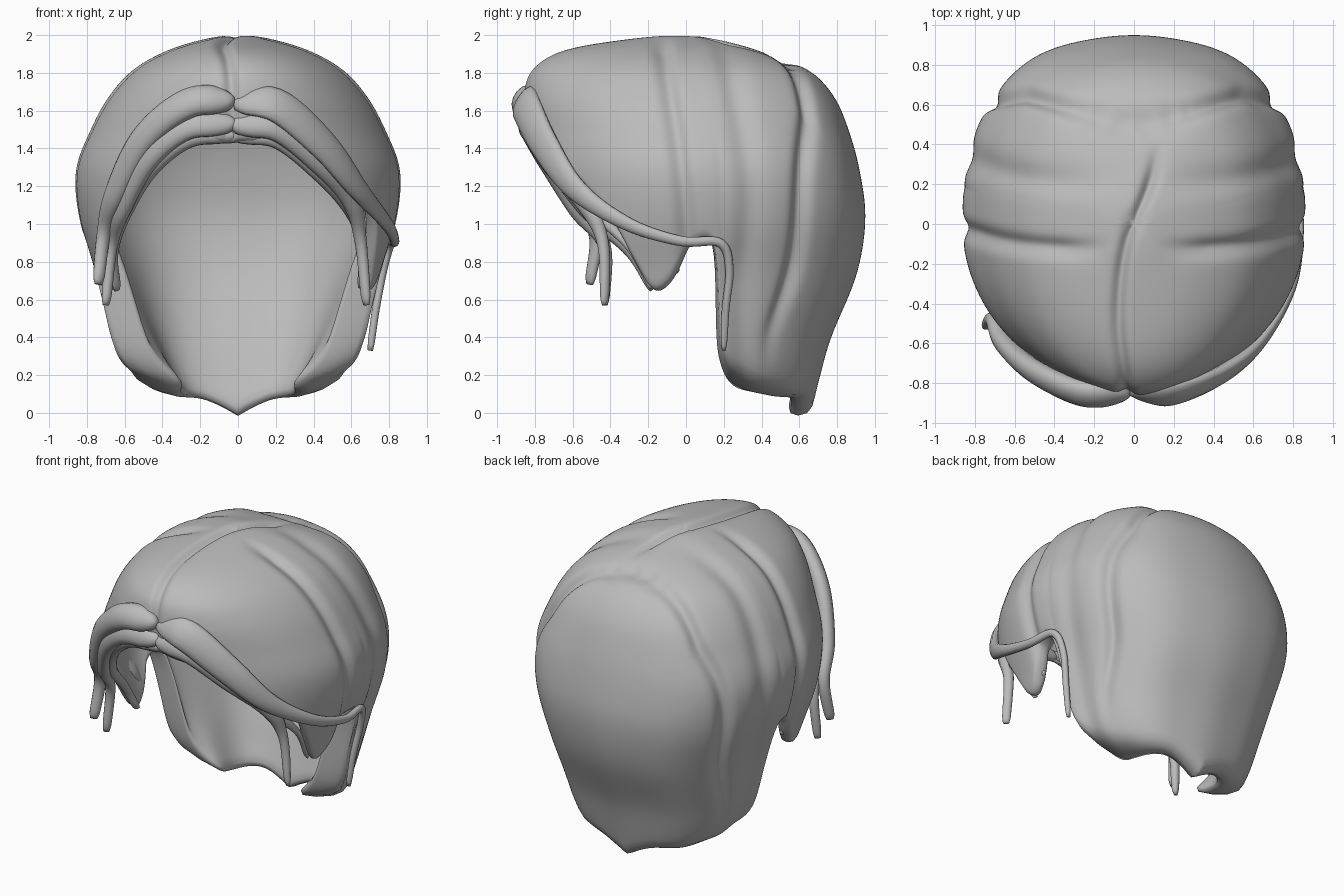
import bpy
import bmesh
from math import sin, cos, pi, exp, radians, degrees, sqrt
from mathutils import Vector

cube = bpy.data.objects.get("Cube")
if cube:
    bpy.data.objects.remove(cube, do_unlink=True)

GREY = (0.5, 0.5, 0.5, 1)
hair = bpy.data.materials.new("hair grey")
hair.use_nodes = True
hair.diffuse_color = GREY
hair.node_tree.nodes["Principled BSDF"].inputs["Base Color"].default_value = GREY

HEAD = Vector((0, 0.1, 1.1))


def smooth_table(table, x):
    """Smooth interpolation through (x, value) pairs."""
    if x <= table[0][0]:
        return table[0][1]
    if x >= table[-1][0]:
        return table[-1][1]
    last = len(table) - 1

    def slope(i):
        lo, hi = table[max(i - 1, 0)], table[min(i + 1, last)]
        return (hi[1] - lo[1]) / (hi[0] - lo[0])

    for i in range(last):
        (xa, va), (xb, vb) = table[i], table[i + 1]
        if x <= xb:
            span = xb - xa
            t = (x - xa) / span
            ease = t * t * (3 - 2 * t)
            start = slope(i) * span * t * (1 - t) ** 2
            end = slope(i + 1) * span * t * t * (t - 1)
            return va + (vb - va) * ease + start + end


def clamp(x):
    return max(0, min(1, x))


def bump(gap, width):
    return exp(-(gap / width) ** 2)


def finish(bm, name):
    bmesh.ops.recalc_face_normals(bm, faces=bm.faces)
    mesh = bpy.data.meshes.new(name)
    bm.to_mesh(mesh)
    bm.free()
    mesh.materials.append(hair)
    obj = bpy.data.objects.new(name, mesh)
    bpy.context.collection.objects.link(obj)
    for face in mesh.polygons:
        face.use_smooth = True
    return obj


# Outline of the hair against depth q, where z = 2 - 2 q^2
SIDE = [(0, 0), (.1, .17), (.2, .37), (.3, .55), (.4, .68), (.5, .78), (.6, .86),
        (.7, .84), (.8, .75), (.9, .68), (.95, .62), (1, .48)]
FRONT = [(0, 0), (.1, .29), (.2, .64), (.3, .81), (.4, .86), (.5, .85), (.7, .81), (1, .7)]
BACK = [(0, 0), (.1, .15), (.2, .38), (.3, .64), (.4, .78), (.5, .86), (.6, .92),
        (.7, .95), (.8, .9), (.9, .76), (.95, .71), (1, .66)]
# Lower edge height by angle from the front
RIM = [(0, 1.45), (25, 1.41), (45, 1.25), (60, 1.03), (70, .78), (76, .65), (82, .67),
       (87, .77), (91, .88), (99, .89), (101, .7), (102.5, .45), (106, .27), (115, .15),
       (133, .09), (155, .07), (170, .02), (180, -.02)]
# Creases between locks: y by height
FRONT_CREASE = [(.7, .02), (1.3, -.03), (1.95, -.13)]
MIDDLE_CREASE = [(.7, .3), (1.2, .34), (1.9, .22)]
BACK_CREASE = [(.4, .44), (.8, .58), (1.4, .63), (1.7, .67)]
PARTING = [(-.9, -.03), (-.5, -.08), (-.1, -.04), (.2, .08), (.4, .12)]


def from_front(angle):
    return min(degrees(angle), 360 - degrees(angle))


def smooth_point(angle, t):
    """Point on the uncreased form; t runs from the crown to the lower edge."""
    q = t * sqrt((2 - smooth_table(RIM, from_front(angle))) / 2)
    s, c = sin(angle), cos(angle)
    power, table = (2, FRONT) if c > 0 else (2.5, BACK)
    square = (abs(s) ** power + abs(c) ** power) ** (-1 / power)
    reach = smooth_table(table, q)
    return Vector((smooth_table(SIDE, q) * s * square, -reach * c * square, 2 - 2 * q * q))


def outer_point(angle, t):
    p = smooth_point(angle, t)
    across = abs(p.x)
    dent = .035 * bump(p.y - smooth_table(FRONT_CREASE, p.z), .045) * clamp((across - .12) / .25)
    dent += .025 * bump(p.y - smooth_table(MIDDLE_CREASE, p.z), .07) * clamp(across / .4)
    # The back crease opens as a shallow V over the crown
    back_y = min(smooth_table(BACK_CREASE, p.z), .5 + .27 * across)
    dent += .045 * bump(p.y - back_y, .038) * clamp((p.z - .2) / .5)
    if p.z > 1.4:
        gap = p.x - smooth_table(PARTING, p.y)
        dent += .035 * bump(gap, .032) * clamp((.4 - p.y) / .2)
    dent += .006 * t * (1 - cos(10 * angle)) * max(0, -cos(angle))
    return p - (p - HEAD).normalized() * dent


def inner_point(angle, t):
    """Plain lining, set deeper where the ends of the hair curl under."""
    p = smooth_point(angle, t)
    curl = t ** 8 * (.2 * bump(from_front(angle) - 118, 20) + .06 * clamp(-cos(angle)))
    inward = Vector((0, HEAD.y, min(p.z, HEAD.z))) - p
    return p + inward.normalized() * (.075 + curl)


# Main hair shell: outer skin and lining joined along the rim
COLUMNS, ROWS = 240, 40
bm = bmesh.new()
skins = []
for point in (outer_point, inner_point):
    pole = bm.verts.new(point(0, 0))
    grid = [[bm.verts.new(point(2 * pi * i / COLUMNS, j / ROWS)) for j in range(1, ROWS + 1)]
            for i in range(COLUMNS)]
    for i in range(COLUMNS):
        here, there = grid[i - 1], grid[i]
        bm.faces.new((pole, here[0], there[0]))
        for j in range(ROWS - 1):
            bm.faces.new((here[j], here[j + 1], there[j + 1], there[j]))
    skins.append(grid)
outer, inner = skins
for i in range(COLUMNS):
    bm.faces.new((outer[i - 1][-1], inner[i - 1][-1], inner[i][-1], outer[i][-1]))
shell = finish(bm, "hair_shell")
soft = shell.modifiers.new("rounding", "SUBSURF")
soft.levels = soft.render_levels = 1

# Thickness along a lock, from root to tip
LOCK = [(0, .25), (.03, .65), (.12, 1), (.55, .8), (.8, .42), (.97, .3), (1, .15)]
LONG_LOCK = [(0, .25), (.03, .65), (.1, 1), (.25, .85), (.4, .45), (.55, .28), (.97, .18), (1, .1)]


def strand(name, points, width, depth, taper=LOCK, sides=14, steps=64):
    """Tapered lock with an oval section, lying flat against the head."""
    n = len(points) - 1
    axes = [[(k / n, p[axis]) for k, p in enumerate(points)] for axis in range(3)]

    def at(t):
        return Vector([smooth_table(a, t) for a in axes])

    bm = bmesh.new()
    rings = []
    for k in range(steps + 1):
        t = k / steps
        centre = at(t)
        along = (at(min(t + .01, 1)) - at(max(t - .01, 0))).normalized()
        out = centre - HEAD
        out = (out - along * out.dot(along)).normalized()
        across = along.cross(out)
        size = smooth_table(taper, t)
        wide, tall = width * size, depth * sqrt(size)
        rings.append([bm.verts.new(centre + across * wide * cos(a) + out * tall * sin(a))
                      for a in (2 * pi * m / sides for m in range(sides))])
    for low, high in zip(rings, rings[1:]):
        for m in range(sides):
            k = (m + 1) % sides
            bm.faces.new((low[m], low[k], high[k], high[m]))
    bm.faces.new(rings[0])
    bm.faces.new(rings[-1])
    return finish(bm, name)


# Fringe locks swept to the right
strand("right_fringe_roll", [(-.02, -.84, 1.65), (-.26, -.85, 1.64), (-.5, -.74, 1.45),
       (-.65, -.6, 1.16), (-.71, -.48, .95), (-.74, -.51, .68)], .085, .06)
strand("right_fringe_middle", [(-.01, -.83, 1.53), (-.27, -.82, 1.52), (-.48, -.73, 1.35),
       (-.62, -.57, 1.08), (-.67, -.43, .88), (-.7, -.43, .57)], .08, .05)
strand("right_fringe_lower", [(.01, -.79, 1.47), (-.25, -.78, 1.46), (-.46, -.69, 1.3),
       (-.6, -.52, 1.06), (-.66, -.3, .85), (-.64, -.18, .65)], .055, .045)

# Fringe locks swept to the left, the longest hooked over the ear
strand("left_fringe_long", [(-.02, -.84, 1.63), (.2, -.85, 1.63), (.45, -.75, 1.42), (.64, -.58, 1.18),
       (.79, -.31, 1), (.83, -.03, .91), (.81, .18, .9), (.77, .23, .76), (.73, .21, .55),
       (.7, .2, .33)], .1, .045, LONG_LOCK)
strand("left_fringe_middle", [(-.04, -.83, 1.52), (.2, -.82, 1.51), (.43, -.71, 1.33),
       (.6, -.54, 1.12), (.65, -.44, .9), (.68, -.43, .57)], .075, .05)
strand("left_fringe_lower", [(-.03, -.79, 1.46), (.2, -.78, 1.45), (.43, -.67, 1.27),
       (.59, -.5, 1.08), (.66, -.3, .88), (.65, -.18, .66)], .05, .04)

# Small points of hair in front of each ear
for label, side in (("left", 1), ("right", -1)):
    strand(label + "_sideburn", [(side * .8, -.25, 1.25), (side * .78, -.16, 1),
           (side * .72, -.1, .85), (side * .69, -.05, .74)], .08, .03)
